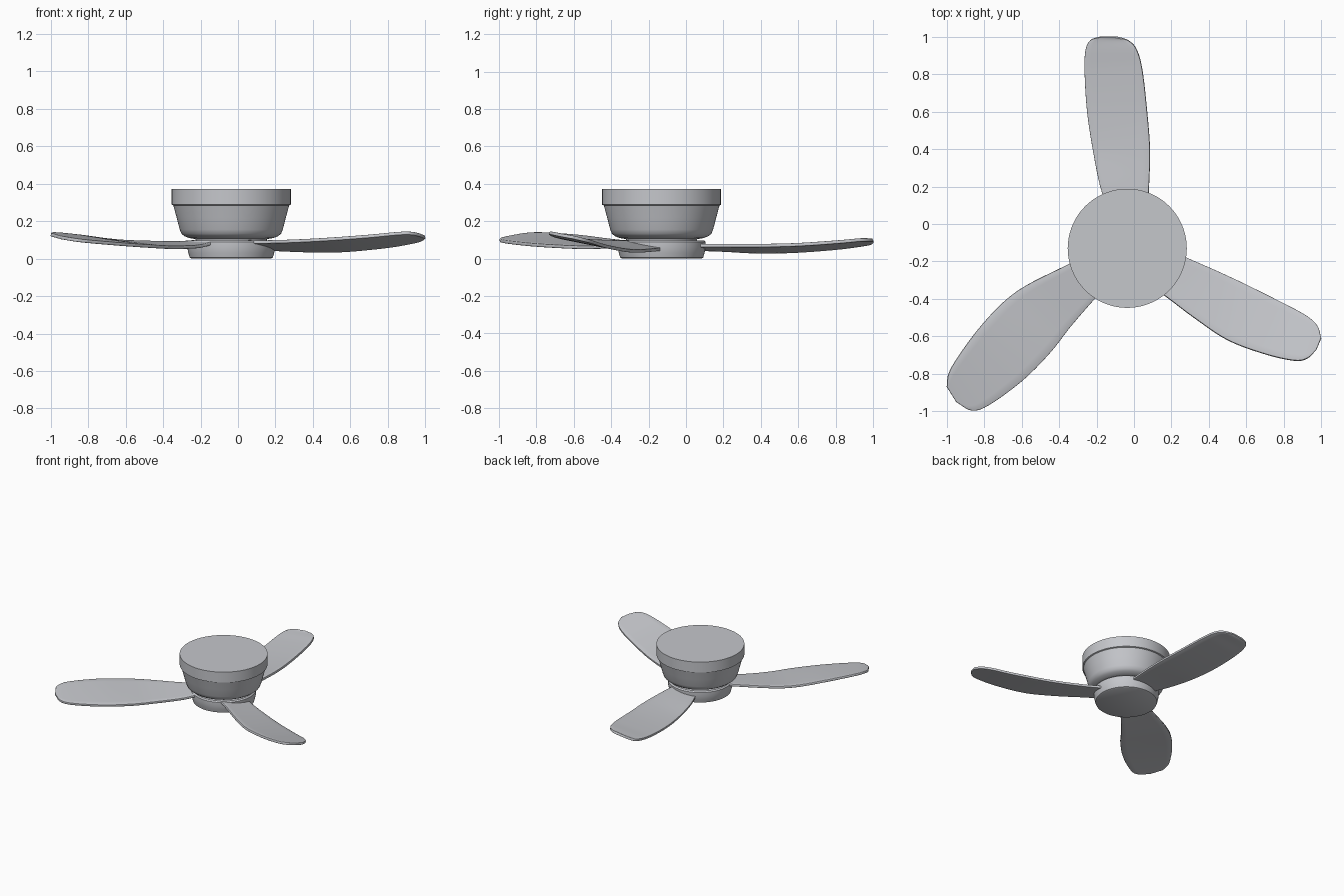
import bpy, bmesh, math
from mathutils import Vector

cube = bpy.data.objects.get("Cube")
if cube:
    bpy.data.objects.remove(cube, do_unlink=True)

CENTRE = Vector((-0.036, -0.13, 0))

# One matte grey for the whole fan
grey = bpy.data.materials.new("light_grey")
grey.use_nodes = True
tone = (0.56, 0.57, 0.6, 1)
grey.diffuse_color = tone
grey.node_tree.nodes["Principled BSDF"].inputs["Base Color"].default_value = tone


def finish(name, bm, angle=35):
    bmesh.ops.recalc_face_normals(bm, faces=bm.faces)
    mesh = bpy.data.meshes.new(name)
    bm.to_mesh(mesh)
    bm.free()
    mesh.materials.append(grey)
    obj = bpy.data.objects.new(name, mesh)
    bpy.context.collection.objects.link(obj)
    bpy.ops.object.select_all(action="DESELECT")
    obj.select_set(True)
    bpy.context.view_layer.objects.active = obj
    bpy.ops.object.shade_smooth_by_angle(angle=math.radians(angle))
    return obj


def lathe(name, profile, segments=72):
    """Turn a (radius, height) profile around the fan axis and cap both ends."""
    bm = bmesh.new()
    rings = []
    for radius, height in profile:
        ring = []
        for i in range(segments):
            a = math.tau * i / segments
            ring.append(bm.verts.new(CENTRE + Vector((radius * math.cos(a), radius * math.sin(a), height))))
        rings.append(ring)
    for low, high in zip(rings, rings[1:]):
        for i in range(segments):
            j = (i + 1) % segments
            bm.faces.new((low[i], low[j], high[j], high[i]))
    bm.faces.new(rings[0])
    bm.faces.new(rings[-1])
    return finish(name, bm)


def spline(points, steps=6):
    """Smooth curve passing through all the points."""
    pts = [Vector(p) for p in points]
    pts = [2 * pts[0] - pts[1]] + pts + [2 * pts[-1] - pts[-2]]
    curve = []
    for a, b, c, d in zip(pts, pts[1:], pts[2:], pts[3:]):
        for k in range(steps):
            t = k / steps
            curve.append(0.5 * (2 * b + (c - a) * t + (2 * a - 5 * b + 4 * c - d) * t * t
                                + (3 * b - a - 3 * c + d) * t ** 3))
    curve.append(pts[-2])
    return curve


def blade(name, high_edge, low_edge, across=8, thickness=0.018):
    """Skin a twisted sheet between two edges and give it thickness."""
    bm = bmesh.new()
    rows = []
    for high, low in zip(spline(high_edge), spline(low_edge)):
        rows.append([bm.verts.new(high.lerp(low, k / across)) for k in range(across + 1)])
    for near, far in zip(rows, rows[1:]):
        for k in range(across):
            bm.faces.new((near[k], near[k + 1], far[k + 1], far[k]))
    obj = finish(name, bm, 50)
    solid = obj.modifiers.new("thickness", "SOLIDIFY")
    solid.thickness = thickness
    solid.offset = 0
    bevel = obj.modifiers.new("soft_edge", "BEVEL")
    bevel.width = 0.004
    bevel.segments = 2
    bevel.limit_method = "ANGLE"
    bevel.angle_limit = math.radians(50)
    return obj


# Motor housing with a fine seam, tapering to a rounded base
lathe("motor_housing", [(0.2, 0.106), (0.225, 0.11), (0.25, 0.12), (0.266, 0.133), (0.275, 0.155),
                        (0.292, 0.22), (0.309, 0.284), (0.318, 0.288), (0.318, 0.372)])

# Neck and the hub below it
lathe("neck", [(0.19, 0.08), (0.19, 0.12)])
lathe("hub", [(0.212, 0), (0.222, 0.005), (0.229, 0.03), (0.235, 0.06), (0.235, 0.09), (0.225, 0.098)])

# Three blades, each from its raised edge and its lowered edge, root to tip
blade("back_blade",
      [(0.07, 0.05, 0.07), (0.08, 0.2, 0.07), (0.085, 0.4, 0.07), (0.07, 0.6, 0.075),
       (0.045, 0.82, 0.09), (0.015, 0.93, 0.1), (-0.03, 0.98, 0.1), (-0.1, 1, 0.1)],
      [(-0.13, 0.06, 0.05), (-0.18, 0.2, 0.045), (-0.22, 0.4, 0.035), (-0.25, 0.6, 0.04),
       (-0.263, 0.8, 0.055), (-0.26, 0.92, 0.07), (-0.235, 0.98, 0.08), (-0.18, 1, 0.09)])
blade("left_blade",
      [(0.05, -0.31, 0.09), (0.16, -0.38, 0.09), (0.32, -0.5, 0.095), (0.5, -0.62, 0.105),
       (0.7, -0.695, 0.12), (0.86, -0.73, 0.135), (0.93, -0.715, 0.135), (0.975, -0.67, 0.125)],
      [(0.18, -0.13, 0.05), (0.28, -0.18, 0.045), (0.45, -0.255, 0.04), (0.6, -0.325, 0.045),
       (0.8, -0.425, 0.065), (0.92, -0.49, 0.085), (0.98, -0.545, 0.1), (1, -0.61, 0.115)])
blade("right_blade",
      [(-0.24, -0.15, 0.09), (-0.34, -0.21, 0.085), (-0.57, -0.325, 0.09), (-0.7, -0.42, 0.1),
       (-0.83, -0.56, 0.118), (-0.94, -0.71, 0.13), (-0.99, -0.8, 0.133), (-1, -0.87, 0.128)],
      [(-0.13, -0.32, 0.085), (-0.21, -0.4, 0.065), (-0.34, -0.55, 0.06), (-0.45, -0.69, 0.065),
       (-0.6, -0.84, 0.075), (-0.78, -0.97, 0.09), (-0.87, -0.995, 0.1), (-0.95, -0.95, 0.113)])
